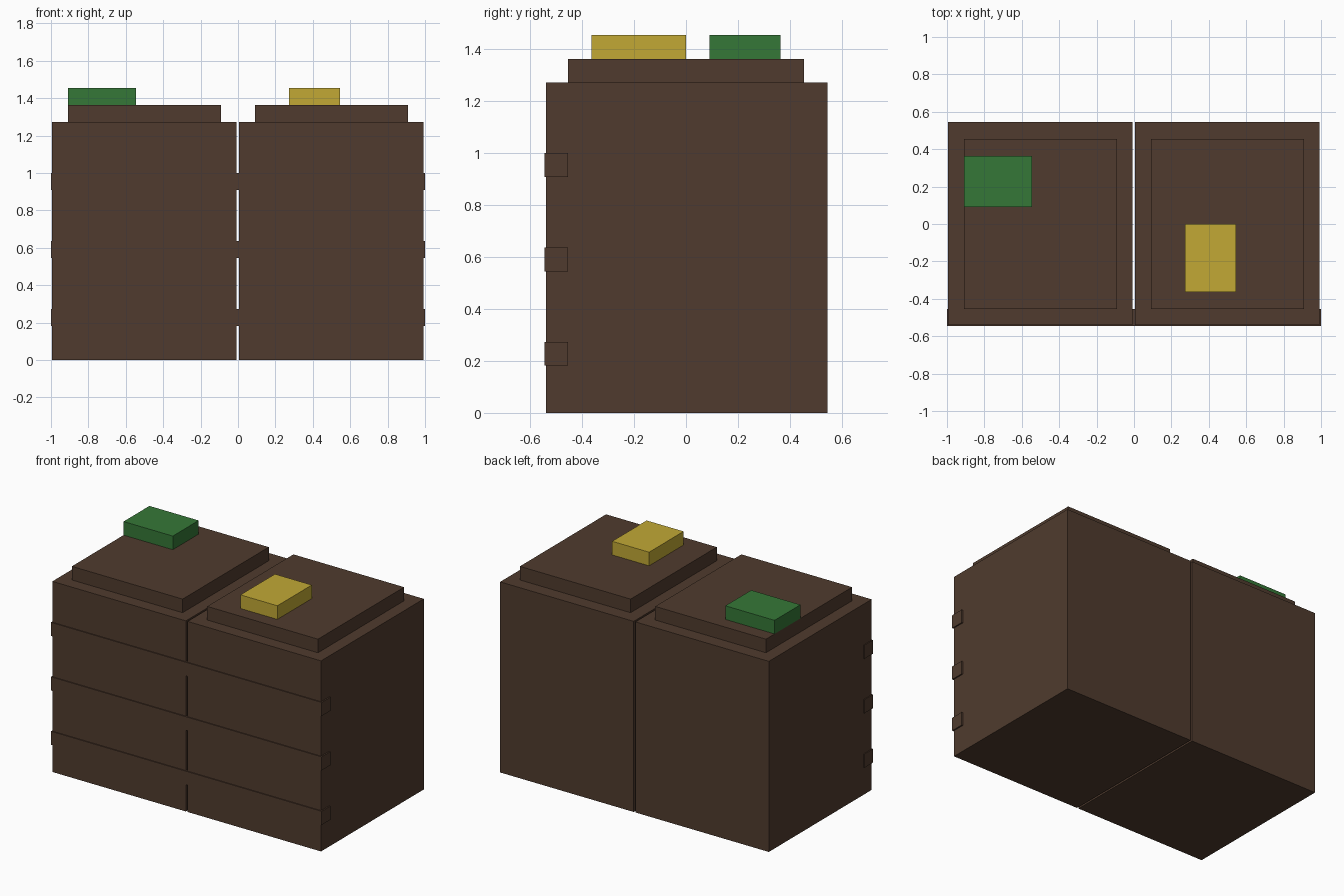
import bpy
import bmesh
from mathutils import Matrix, Vector

if "Cube" in bpy.data.objects:
    bpy.data.objects.remove(bpy.data.objects["Cube"])

U = 1 / 11  # the model sits on a grid of elevenths


def material(name, rgb):
    m = bpy.data.materials.new(name)
    m.diffuse_color = (*rgb, 1)
    m.use_nodes = True
    m.node_tree.nodes["Principled BSDF"].inputs["Base Color"].default_value = m.diffuse_color
    return m


brown = material("dark wood brown", (0.080, 0.0437, 0.0273))
green = material("book green", (0.0356, 0.185, 0.0382))
yellow = material("book yellow", (0.539, 0.397, 0.0356))


def box(name, lo, hi, mat):
    """Axis-aligned box between two corners."""
    lo, hi = Vector(lo), Vector(hi)
    bm = bmesh.new()
    bmesh.ops.create_cube(bm, size=1, matrix=Matrix.Diagonal((*(hi - lo), 1)))
    mesh = bpy.data.meshes.new(name)
    bm.to_mesh(mesh)
    bm.free()
    mesh.materials.append(mat)
    ob = bpy.data.objects.new(name, mesh)
    ob.location = (lo + hi) / 2
    bpy.context.collection.objects.link(ob)
    return ob


# Two cabinets side by side with a narrow gap, each with a raised top
for side, x0, x1 in (("left", -0.994, -0.008), ("right", 0.005, 0.991)):
    box(side + "_cabinet", (x0, -0.539, 0), (x1, 6 * U, 14 * U), brown)
for side, x0, x1 in (("left", -10, -1), ("right", 1, 10)):
    box(side + "_raised_top", (x0 * U, -5 * U, 14 * U),
        (x1 * U, 5 * U, 15 * U), brown)

# Horizontal slats across the front, standing slightly proud
for i, z in enumerate((2, 6, 10)):
    box(f"front_slat_{i + 1}", (-1, -6 * U, z * U),
        (1, -5 * U, (z + 1) * U), brown)

# Coloured blocks lying on the tops
box("green_block", (-10 * U, U, 15 * U), (-6 * U, 4 * U, 16 * U), green)
box("yellow_block", (3 * U, -4 * U, 15 * U), (6 * U, 0, 16 * U), yellow)
